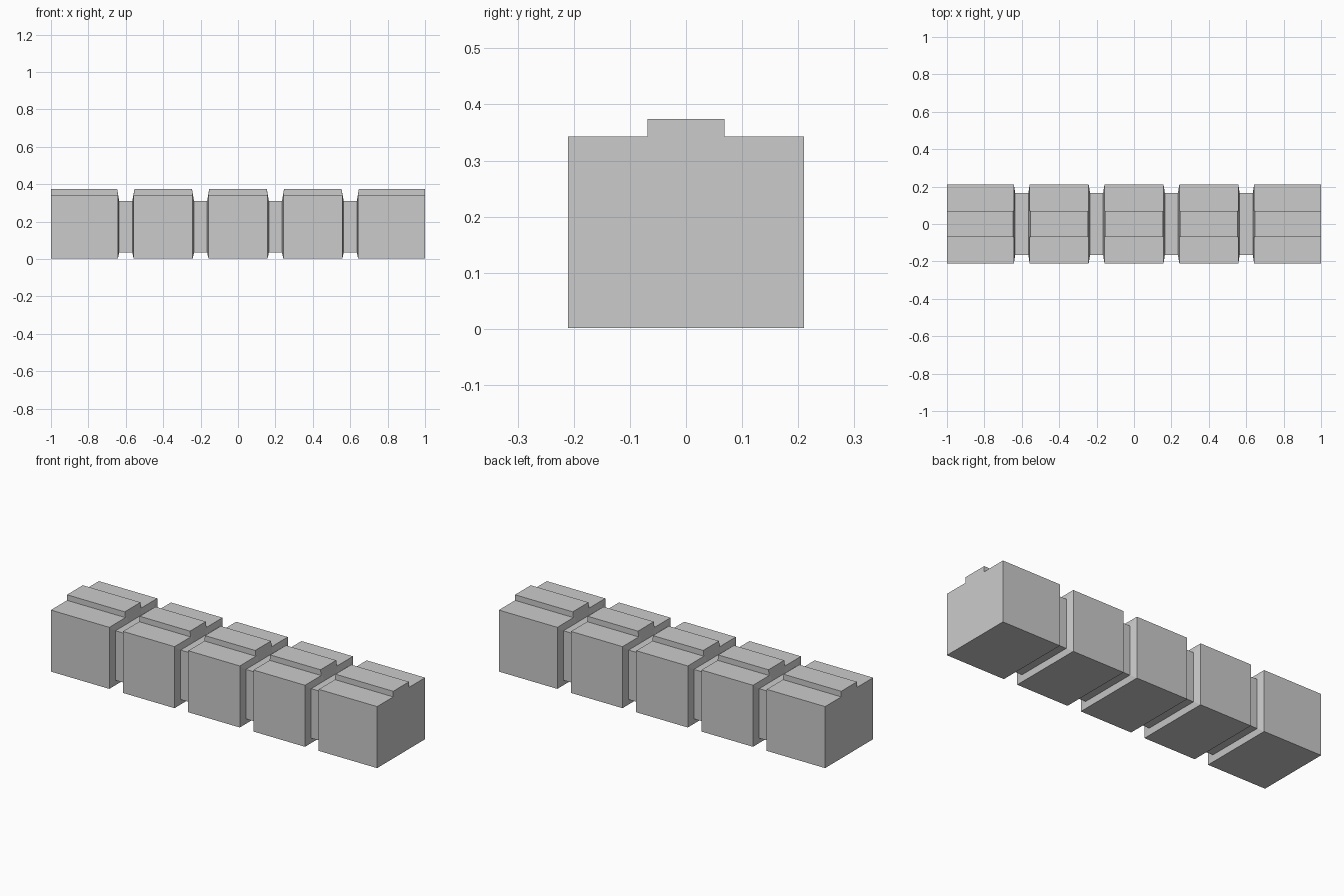
import bpy, bmesh

if "Cube" in bpy.data.objects:
    bpy.data.objects.remove(bpy.data.objects["Cube"])

# Cross-sections (y, z): carriage with raised roof strip, and the narrower connector
BODY = [(-0.21, 0.002), (0.21, 0.002), (0.21, 0.343), (0.069, 0.343),
        (0.069, 0.374), (-0.069, 0.374), (-0.069, 0.343), (-0.21, 0.343)]
NECK = [(-0.166, 0.035), (0.166, 0.035), (0.166, 0.309), (0.055, 0.309),
        (0.055, 0.309), (-0.055, 0.309), (-0.055, 0.309), (-0.166, 0.309)]
GAP = 0.042      # half gap between carriage walls
NECK_GAP = 0.035  # half length of the connector


def body_section(x, lean=0.0):
    # the roof strip leans back a little at tapered ends
    return [(x + (lean if z > 0.35 else 0), y, z) for y, z in BODY]


def neck_section(x):
    return [(x, y, z) for y, z in NECK]


def loft(name, sections):
    bm = bmesh.new()
    rings = [[bm.verts.new(p) for p in s] for s in sections]
    n = len(rings[0])
    for a, b in zip(rings, rings[1:]):
        for i in range(n):
            j = (i + 1) % n
            bm.faces.new((a[i], a[j], b[j], b[i]))
    bm.faces.new(rings[0][::-1])
    bm.faces.new(rings[-1])
    bmesh.ops.remove_doubles(bm, verts=bm.verts, dist=1e-5)
    bmesh.ops.recalc_face_normals(bm, faces=bm.faces)
    mesh = bpy.data.meshes.new(name)
    bm.to_mesh(mesh)
    bm.free()
    obj = bpy.data.objects.new(name, mesh)
    bpy.context.collection.objects.link(obj)
    return obj


joints = [-0.6, -0.2, 0.2, 0.6]

# Carriages: flat outer ends, tapered ends at the joints
for k in range(5):
    sections = []
    if k == 0:
        sections.append(body_section(-1))
    else:
        j = joints[k - 1]
        sections += [neck_section(j + NECK_GAP), body_section(j + GAP, 0.004)]
    if k == 4:
        sections.append(body_section(1))
    else:
        j = joints[k]
        sections += [body_section(j - GAP, -0.004), neck_section(j - NECK_GAP)]
    loft(f"carriage_{k + 1}", sections)

# Connectors between carriages
for k, j in enumerate(joints):
    ends = []
    for x in (j - NECK_GAP, j + NECK_GAP):
        ends.append([(x, -0.166, 0.035), (x, 0.166, 0.035),
                     (x, 0.166, 0.309), (x, -0.166, 0.309)])
    loft(f"connector_{k + 1}", ends)
